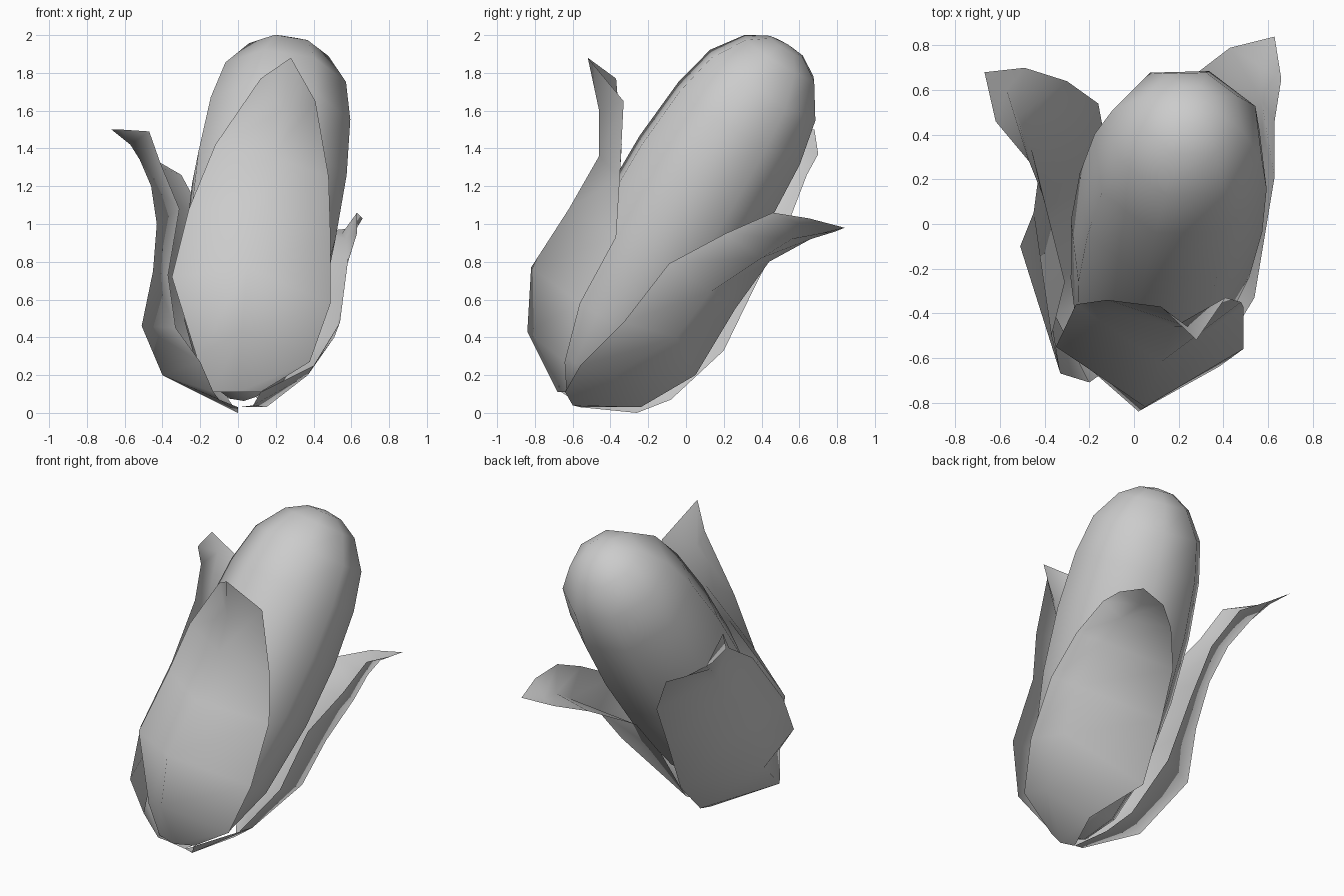
import bpy, bmesh, math
from mathutils import Vector, Matrix

if "Cube" in bpy.data.objects:
    bpy.data.objects.remove(bpy.data.objects["Cube"])

BASE = Vector((0, -0.61, 0.1))
AXIS = Vector((0.27, 1.15, 1.85)).normalized()


def finish(name, bm):
    mesh = bpy.data.meshes.new(name)
    bm.to_mesh(mesh)
    bm.free()
    mesh.shade_smooth()
    ob = bpy.data.objects.new(name, mesh)
    bpy.context.collection.objects.link(ob)
    return ob


# Cob: a profile (radius, height) spun around the tilted axis
def cob(profile, sides=8):
    bm = bmesh.new()
    a = math.pi / sides + math.radians(6)
    verts = [bm.verts.new((r * math.cos(a), r * math.sin(a), h)) for r, h in profile]
    edges = [bm.edges.new(p) for p in zip(verts, verts[1:])]
    bmesh.ops.spin(bm, geom=verts + edges, cent=(0, 0, 0), axis=(0, 0, 1),
                   angle=math.tau, steps=sides, use_merge=True)
    bmesh.ops.remove_doubles(bm, verts=bm.verts, dist=1e-4)
    bmesh.ops.recalc_face_normals(bm, faces=bm.faces)
    ob = finish("cob", bm)
    side = Vector((1, 0, 0))
    side = (side - AXIS * side.dot(AXIS)).normalized()
    turn = Matrix((side, AXIS.cross(side), AXIS)).transposed()
    ob.matrix_world = Matrix.Translation(BASE) @ turn.to_4x4()


# Husk leaf: folded sheet across left edge, rib and right edge, closed at a tip
def leaf(name, left, rib, right, tip):
    bm = bmesh.new()
    rows = [[bm.verts.new(p) for p in row] for row in zip(left, rib, right)]
    end = bm.verts.new(tip)
    for a, b in zip(rows, rows[1:]):
        for i in range(2):
            bm.faces.new((a[i], a[i + 1], b[i + 1], b[i]))
    for i in range(2):
        bm.faces.new((rows[-1][i], rows[-1][i + 1], end))
    finish(name, bm)


cob([(0, 0), (0.1, 0.02), (0.25, 0.18), (0.36, 0.48), (0.42, 0.95),
     (0.43, 1.35), (0.405, 1.7), (0.35, 1.94), (0.23, 2.11), (0.11, 2.18), (0, 2.195)])

leaf("front_husk_leaf",
     [(-.14, -.63, .11), (-.22, -.63, .3), (-.35, -.55, .72),
      (-.26, -.36, 1.08), (-.12, -.34, 1.42), (.12, -.37, 1.77)],
     [(0, -.68, .11), (.02, -.84, .43), (.05, -.82, .77),
      (.12, -.62, 1.08), (.18, -.46, 1.36), (.24, -.46, 1.6)],
     [(.12, -.63, .11), (.38, -.64, .27), (.49, -.56, .58),
      (.49, -.37, .93), (.48, -.35, 1.25), (.41, -.33, 1.65)],
     (.28, -.52, 1.88))

leaf("right_husk_leaf",
     [(.12, -.64, .11), (.4, -.56, .25), (.54, -.33, .48), (.58, -.09, .79),
      (.63, .21, .95), (.63, .46, 1.06), (.66, .65, 1.03)],
     [(.08, -.6, .04), (.37, -.38, .2), (.51, -.05, .4), (.56, .13, .64),
      (.58, .4, .82), (.57, .56, .92), (.55, .72, .95)],
     [(0, -.56, .03), (.15, -.24, .03), (-.03, .05, .2), (0, .26, .55),
      (.06, .44, .8), (.26, .66, .92), (.43, .79, .96)],
     (.63, .84, .98))

leaf("left_husk_leaf",
     [(-.13, -.66, .11), (-.2, -.71, .27), (-.33, -.67, .45), (-.37, -.5, .73),
      (-.31, -.26, 1.08), (-.41, .13, 1.32), (-.47, .28, 1.49), (-.62, .46, 1.5)],
     [(-.1, -.6, .07), (-.4, -.42, .2), (-.51, -.1, .46), (-.45, .05, .75),
      (-.43, .2, 1.0), (-.46, .34, 1.2), (-.52, .48, 1.34), (-.57, .6, 1.42)],
     [(0, -.56, .03), (0, -.26, 0), (-.05, -.08, .07), (-.1, .2, .33),
      (-.13, .38, .7), (-.16, .54, 1.0), (-.3, .64, 1.26), (-.49, .7, 1.37)],
     (-.67, .68, 1.5))
